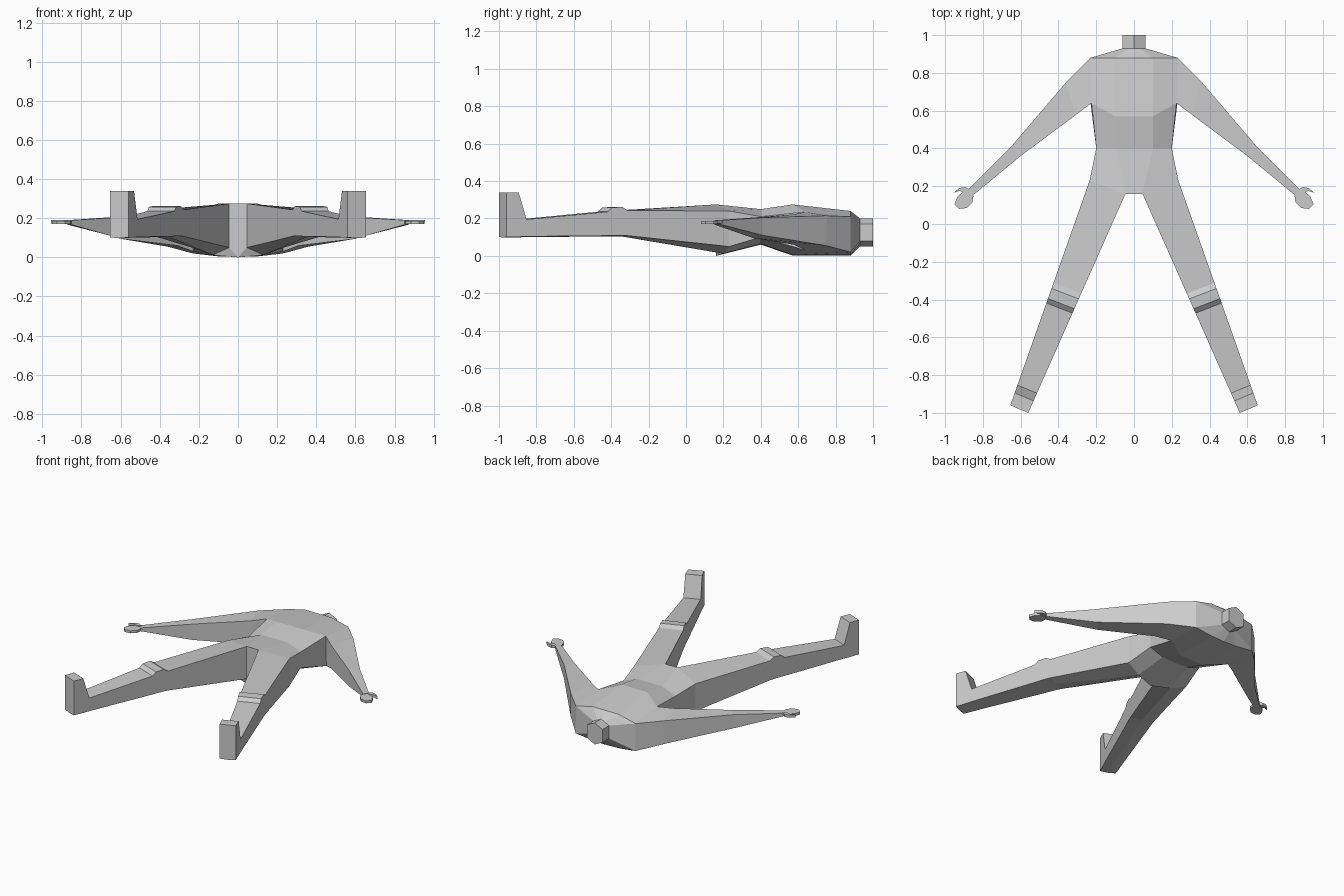
import bpy, bmesh

if "Cube" in bpy.data.objects:
    bpy.data.objects.remove(bpy.data.objects["Cube"])

grey = bpy.data.materials.new("plain_grey")
grey.diffuse_color = (0.6, 0.6, 0.6, 1)
grey.use_nodes = True
grey.node_tree.nodes["Principled BSDF"].inputs["Base Color"].default_value = grey.diffuse_color


def finish(bm, name):
    bmesh.ops.remove_doubles(bm, verts=bm.verts, dist=0.001)
    bmesh.ops.recalc_face_normals(bm, faces=bm.faces)
    me = bpy.data.meshes.new(name)
    bm.to_mesh(me)
    bm.free()
    me.materials.append(grey)
    ob = bpy.data.objects.new(name, me)
    bpy.context.collection.objects.link(ob)
    return ob


def face(bm, pts, side):
    bm.faces.new([bm.verts.new((p[0] * side, p[1], p[2])) for p in pts])


def loft(bm, rings, side, closed=True, skip=()):
    """Bridge successive rings; skip holds (ring, edge) pairs left open."""
    for r in range(len(rings) - 1):
        a, b = rings[r], rings[r + 1]
        n = len(a)
        for i in range(n if closed else n - 1):
            if (r, i) not in skip:
                j = (i + 1) % n
                face(bm, (a[i], a[j], b[j], b[i]), side)


# half sections of the trunk, from the front centre line round to the back
def neck(y):
    return [(0, y, .20), (.03, y, .185), (.06, y, .17),
            (.06, y, .08), (.03, y, .065), (0, y, .05)]


shoulder = [(0, .88, .24), (.1, .88, .24), (.23, .88, .21),
            (.23, .88, .02), (.1, .88, .005), (0, .88, .002)]
chest = [(0, .57, .275), (.1, .57, .275), (.225, .64, .235),
         (.23, .64, .03), (.1, .57, .005), (0, .57, .002)]
waist = [(0, .40, .25), (.1, .40, .25), (.20, .40, .21),
         (.20, .40, .10), (.1, .40, .065), (0, .40, .06)]
hip = [(0, .16, .275), (.045, .16, .275), (.235, .23, .24),
       (.235, .23, .05), (.13, .20, .012), (0, .16, 0)]
trunk = [neck(1.0), neck(.93), shoulder, chest, waist, hip]
crotch = (.045, .16, .05)


# leg section at fraction t of the way from hip to sole
def leg(t, top, low, skew=0.0):
    ti, to = t - skew, t + skew
    xi, yi = .045 + .515 * t, .16 - 1.16 * t
    xo, yo = .235 + .42 * t, .23 - 1.19 * t
    xt, yt = .045 + .515 * ti, .16 - 1.16 * ti
    mid = ((xi + xo) / 2, (yi + yo) / 2, low - .004)
    return [(xt, yt, top), (.235 + .42 * to, .23 - 1.19 * to, top),
            (xo, yo, low), mid, (xi, yi, low)]


legs = [[hip[1], hip[2], hip[3], hip[4], crotch],
        leg(.455, .243, .108),
        leg(.48, .262, .109),     # kneecap
        leg(.525, .258, .109),
        leg(.545, .236, .108),
        leg(.91, .195, .104),     # ankle
        leg(.945, .34, .102),     # upturned foot
        leg(1.0, .34, .102)]

# arm sections: front inner, front outer, back outer, back inner
arm = [[chest[2], shoulder[2], shoulder[3], chest[3]],
       [(.31, .576, .222), (.36, .75, .215), (.36, .75, .055), (.31, .576, .06)],
       [(.60, .36, .205), (.65, .41, .205), (.65, .41, .11), (.60, .36, .095)],
       [(.855, .15, .19), (.875, .185, .19), (.875, .185, .168), (.855, .15, .168)]]

bm = bmesh.new()
for side in (1, -1):
    loft(bm, trunk, side, closed=False, skip={(2, 2)})
    face(bm, trunk[0], side)
    loft(bm, legs, side)
    face(bm, legs[-1], side)
    loft(bm, arm, side)
    face(bm, arm[-1], side)
    face(bm, (hip[0], hip[1], crotch, hip[5]), side)
    face(bm, (hip[5], crotch, hip[4]), side)
finish(bm, "body")

# flat mitten palms and hooked thumbs
palm = [(.868, .185), (.85, .15), (.855, .115), (.885, .085), (.925, .08),
        (.95, .105), (.935, .145), (.905, .17)]
thumb = [(.865, .18), (.895, .196), (.925, .19), (.955, .165), (.925, .175), (.89, .165)]
for part, outline, z0, z1 in (("palm", palm, .170, .187), ("thumb", thumb, .173, .192)):
    for side, label in ((1, "right"), (-1, "left")):
        bm = bmesh.new()
        low = [(x, y, z0) for x, y in outline]
        high = [(x, y, z1) for x, y in outline]
        loft(bm, [low, high], side)
        face(bm, low, side)
        face(bm, high, side)
        finish(bm, label + "_" + part)
